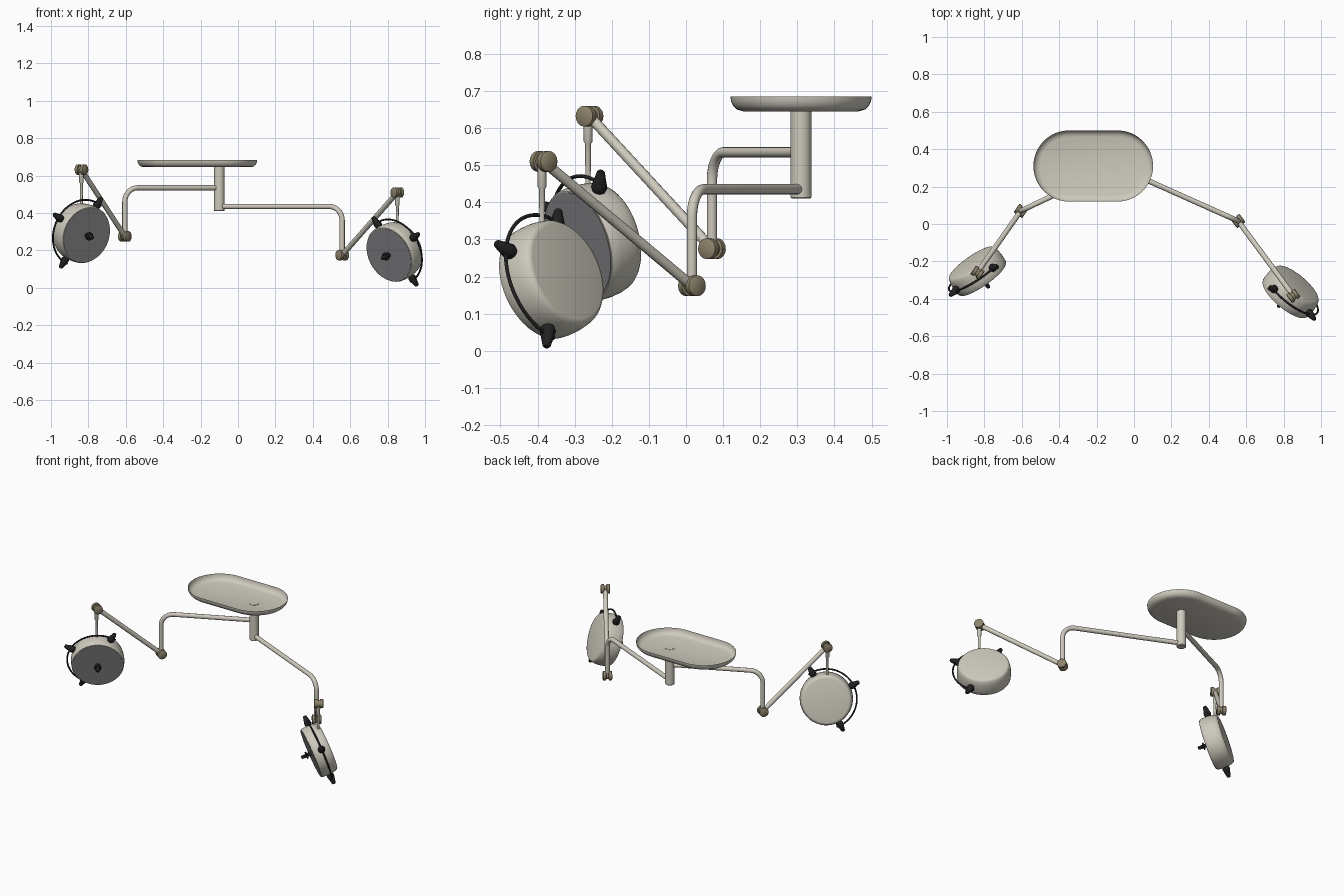
import bpy, bmesh, math
from mathutils import Vector as V

if "Cube" in bpy.data.objects:
    bpy.data.objects.remove(bpy.data.objects["Cube"])


def material(name, rgb):
    m = bpy.data.materials.new(name)
    m.diffuse_color = (*rgb, 1)
    m.use_nodes = True
    m.node_tree.nodes["Principled BSDF"].inputs["Base Color"].default_value = m.diffuse_color
    return m


PAINT = material("warm_white", (0.62, 0.59, 0.51))
BRASS = material("joint_brown", (0.27, 0.23, 0.15))
BLACK = material("black", (0.015, 0.015, 0.015))
LENS = material("lens_grey", (0.25, 0.25, 0.26))


def finish(ob, mat, angle=40):
    ob.data.materials.clear()
    ob.data.materials.append(mat)
    bpy.ops.object.select_all(action='DESELECT')
    ob.select_set(True)
    bpy.context.view_layer.objects.active = ob
    bpy.ops.object.shade_smooth_by_angle(angle=math.radians(angle))
    return ob


def mesh_object(name, bm, mat):
    bmesh.ops.recalc_face_normals(bm, faces=bm.faces[:])
    me = bpy.data.meshes.new(name)
    bm.to_mesh(me)
    bm.free()
    ob = bpy.data.objects.new(name, me)
    bpy.context.collection.objects.link(ob)
    return finish(ob, mat)


def bridge(bm, a, b):
    n = len(a)
    for i in range(n):
        bm.faces.new((a[i], a[(i + 1) % n], b[(i + 1) % n], b[i]))


def lathe(name, origin, axis, profile, mat, sides=24, caps=True):
    """Revolve (radius, height) pairs around an axis through origin."""
    axis = V(axis).normalized()
    p = axis.orthogonal().normalized()
    q = axis.cross(p)
    bm = bmesh.new()
    rings = []
    for r, h in profile:
        rings.append([bm.verts.new(V(origin) + axis * h + r * (
            p * math.cos(t * math.tau / sides) + q * math.sin(t * math.tau / sides)))
            for t in range(sides)])
    for a, b in zip(rings, rings[1:]):
        bridge(bm, a, b)
    if caps:
        bm.faces.new(rings[0])
        bm.faces.new(rings[-1])
    return mesh_object(name, bm, mat)


def tube(name, points, radius, mat):
    cu = bpy.data.curves.new(name, 'CURVE')
    cu.dimensions = '3D'
    cu.bevel_depth = radius
    cu.bevel_resolution = 4
    cu.use_fill_caps = True
    sp = cu.splines.new('POLY')
    sp.points.add(len(points) - 1)
    for s, c in zip(sp.points, points):
        s.co = (*c, 1)
    ob = bpy.data.objects.new(name, cu)
    bpy.context.collection.objects.link(ob)
    bpy.ops.object.select_all(action='DESELECT')
    ob.select_set(True)
    bpy.context.view_layer.objects.active = ob
    bpy.ops.object.convert(target='MESH')
    return finish(bpy.context.view_layer.objects.active, mat)


# Ceiling plate: open stadium-shaped dish with a rounded lower edge
bm = bmesh.new()
rings = []
for r, z in ((.19, .685), (.189, .673), (.183, .66), (.173, .65), (.155, .645)):
    ring = []
    for side in (0, 1):
        for i in range(25):
            t = -math.pi / 2 + math.pi * i / 24 + math.pi * side
            ring.append(bm.verts.new((-.218 + (.13 if side == 0 else -.13) + r * math.cos(t),
                                      .31 + r * math.sin(t), z)))
    rings.append(ring)
for a, b in zip(rings, rings[1:]):
    bridge(bm, a, b)
bm.faces.new(rings[-1])
mesh_object("ceiling_plate", bm, PAINT)

# Hanging post
POST = V((-.10, .31, 0))
lathe("post", POST, (0, 0, 1), [(.025, .41), (.028, .413), (.028, .647)], PAINT, 32)


def joint(name, at, axis):
    lathe(name, at, axis, [(.024, -.028), (.028, -.025), (.028, -.008), (.021, -.007),
                           (.021, .007), (.028, .008), (.028, .025), (.024, .028)], BRASS)


def lamp_arm(tag, arm_z, elbow, top, rod_end, centre, normal, up, out):
    elbow, top, c = V(elbow), V(top), V(centre)

    # Horizontal arm bending down to the elbow
    start = V((POST.x, POST.y, arm_z))
    corner = V((elbow.x, elbow.y, arm_z))
    d = (corner - start).normalized()
    pivot = corner - d * .075 - V((0, 0, .075))
    bend = [pivot + .075 * (d * math.sin(t) + V((0, 0, math.cos(t))))
            for t in [math.pi / 2 * i / 10 for i in range(11)]]
    tube(tag + "_swing_arm", [start] + bend + [elbow], .014, PAINT)

    # Spring arm between two hinge joints
    axis = (top - elbow).cross(V((0, 0, 1)))
    joint(tag + "_elbow_joint", elbow, axis)
    joint(tag + "_upper_joint", top, axis)
    tube(tag + "_spring_arm", [elbow, top], .014, PAINT)

    # Stepped drop rod
    z = top.z
    lathe(tag + "_drop_rod", (top.x, top.y - .004, 0), (0, 0, 1),
          [(.012, z), (.012, z - .068), (.008, z - .074), (.007, rod_end)], PAINT, 16)

    # Lamp frame: facing n, bail ends along u, bail middle along v
    n = V(normal).normalized()
    u = V(up)
    u = (u - n * u.dot(n)).normalized()
    v = n.cross(u)
    if v.dot(V(out)) < 0:
        v = -v

    # Lamp housing, lens and centre handle
    lathe(tag + "_lamp_housing", c, n,
          [(.134, -.055), (.143, -.053), (.150, -.044), (.155, -.025), (.158, 0),
           (.158, .025), (.156, .046), (.152, .053), (.148, .054)], PAINT, 64)
    lathe(tag + "_lens", c, n, [(.149, .045), (.149, .0555)], LENS, 64)
    lathe(tag + "_centre_handle", c, n,
          [(.013, .055), (.011, .075), (.022, .078), (.022, .085), (.012, .088),
           (.010, .112), (.007, .116)], BLACK, 16)

    # Half-circle bail with three grips
    arc = [math.radians(-8 + 196 * i / 40) for i in range(41)]
    tube(tag + "_bail", [c + .181 * (u * math.cos(t) + v * math.sin(t)) for t in arc],
         .005, BLACK)
    for i, g in enumerate((u, v, -u)):
        lathe(f"{tag}_grip_{i + 1}", c, g,
              [(.015, .152), (.022, .168), (.020, .178), (.011, .216), (.008, .22)],
              BLACK, 16)


lamp_arm("right", .435, (.557, .016, .175), (.852, -.384, .51), .345,
         (.84, -.36, .195), (-.61, -.72, -.33), (-.21, .03, .33), (.085, -.12, .105))
lamp_arm("left", .535, (-.605, .07, .275), (-.837, -.26, .632), .445,
         (-.84, -.25, .295), (.56, -.79, -.24), (.19, .04, .33), (-.105, -.1, .115))
